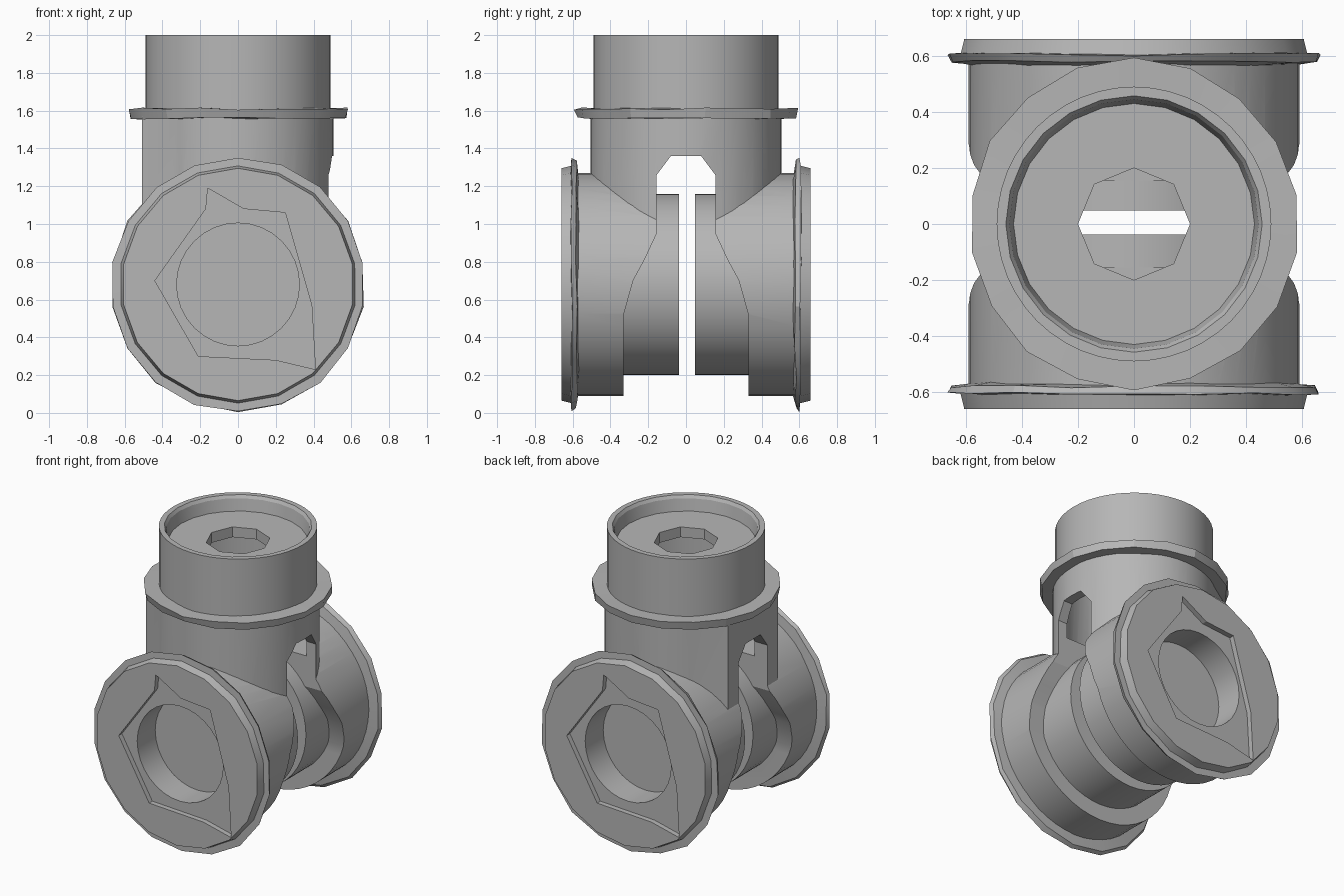
import bpy, bmesh, math, random
from mathutils import Matrix, Vector

random.seed(4)
if "Cube" in bpy.data.objects:
    bpy.data.objects.remove(bpy.data.objects["Cube"])

grey = bpy.data.materials.new("plain grey")
grey.use_nodes = True
colour = (0.47, 0.47, 0.47, 1)
grey.diffuse_color = colour
grey.node_tree.nodes["Principled BSDF"].inputs["Base Color"].default_value = colour

AXIS_Z = 0.68  # height of the horizontal pipe


def to_object(name, bm):
    bmesh.ops.recalc_face_normals(bm, faces=bm.faces)
    mesh = bpy.data.meshes.new(name)
    bm.to_mesh(mesh)
    bm.free()
    mesh.materials.append(grey)
    obj = bpy.data.objects.new(name, mesh)
    bpy.context.collection.objects.link(obj)
    return obj


def along_y(side):
    """Turn local +z to side * y, at the height of the horizontal pipe."""
    return Matrix.Translation((0, 0, AXIS_Z)) @ Matrix.Rotation(-side * math.pi / 2, 4, 'X')


def turned(name, profile, segments=48, place=Matrix(), closed=False, jitter=0):
    """Revolve (radius, height) points; cap the ends unless the loop is closed."""
    bm = bmesh.new()
    rings = []
    for r, h in profile:
        ring = []
        for i in range(segments):
            a = math.tau * i / segments - math.pi / 2
            rr = r - random.random() * jitter
            hh = h + random.uniform(-1, 1) * jitter * 0.5
            ring.append(bm.verts.new((rr * math.cos(a), rr * math.sin(a), hh)))
        rings.append(ring)
    pairs = list(zip(rings, rings[1:]))
    if closed:
        pairs.append((rings[-1], rings[0]))
    else:
        bm.faces.new(rings[0])
        bm.faces.new(rings[-1])
    for a, b in pairs:
        for i in range(segments):
            j = (i + 1) % segments
            bm.faces.new((a[i], a[j], b[j], b[i]))
    bm.transform(place)
    return to_object(name, bm)


def prism(name, points, direction):
    """Extrude a flat outline along a direction."""
    bm = bmesh.new()
    face = bm.faces.new([bm.verts.new(p) for p in points])
    result = bmesh.ops.extrude_face_region(bm, geom=[face])
    verts = [v for v in result["geom"] if isinstance(v, bmesh.types.BMVert)]
    bmesh.ops.translate(bm, verts=verts, vec=Vector(direction))
    return to_object(name, bm)


def combine(target, other, operation):
    mod = target.modifiers.new(operation, 'BOOLEAN')
    mod.operation = operation
    mod.solver = 'EXACT'
    mod.object = other
    graph = bpy.context.evaluated_depsgraph_get()
    mesh = bpy.data.meshes.new_from_object(target.evaluated_get(graph))
    target.modifiers.clear()
    target.data = mesh
    bpy.data.objects.remove(other)


# Tee body: upright pipe, flat-sided on one side, joined to the horizontal pipe
body = turned("tee_body", [(0.505, AXIS_Z), (0.505, 1.58), (0.49, 1.59), (0.49, 2)])
pad = [(-0.27, 0.42), (-0.507, 0.27), (-0.507, -0.27), (-0.27, -0.42)]
combine(body, prism("flat_side", [(x, y, 0.75) for x, y in pad], (0, 0, 0.82)), 'UNION')
barrel = turned("barrel", [(0.59, -0.6), (0.59, 0.6)], place=along_y(1))
combine(body, barrel, 'UNION')

# Arched slot across the middle, widening towards the bottom
half = [(0.33, -0.1), (0.33, 0.52), (0.28, 0.7), (0.22, 0.81),
        (0.155, 0.95), (0.155, 1.26), (0.08, 1.36)]
outline = half + [(-y, z) for y, z in reversed(half)]
slot = prism("slot", [(-1, y, z) for y, z in outline], (2, 0, 0))
combine(body, slot, 'DIFFERENCE')

# Hollow inside, shallow cup in the top and a small opening between them
combine(body, turned("hollow", [(0.44, 1.16), (0.44, 1.83)]), 'DIFFERENCE')
combine(body, turned("cup", [(0.43, 1.9), (0.445, 1.98), (0.47, 2.02)], 24), 'DIFFERENCE')
combine(body, turned("opening", [(0.2, 1.7), (0.2, 2.1)], 8), 'DIFFERENCE')

parts = [body]

# Collar around the upright pipe
parts.append(turned("top_collar", [(0.48, 1.56), (0.585, 1.56), (0.595, 1.61), (0.48, 1.61)],
                    18, closed=True, jitter=0.012))

# Outline of the end recess: a rough hexagon with a nick at the top
recess_outline = [(-0.16, 1.19), (0.03, 1.08), (0.25, 1.06), (0.39, 0.57), (0.41, 0.23),
                  (0.2, 0.28), (-0.21, 0.3), (-0.44, 0.7), (-0.17, 1.08)]

for side, label, gap in ((-1, "front", 0.038), (1, "back", 0.048)):
    place = along_y(side)
    # Inner hub beside the central gap
    parts.append(turned(label + "_hub", [(0.48, gap), (0.48, 0.4)], place=place))
    # Faceted flange
    parts.append(turned(label + "_flange", [(0.57, 0.565), (0.665, 0.58), (0.68, 0.605), (0.57, 0.61)],
                        18, place, closed=True, jitter=0.012))
    # End plate with a nicked recess and a round socket
    end = turned(label + "_end_plate", [(0.585, 0.4), (0.585, 0.57), (0.63, 0.6), (0.615, 0.66)], 18, place)
    recess = prism("recess", [(-side * x, side * 0.625, z) for x, z in recess_outline], (0, side * 0.2, 0))
    combine(end, recess, 'DIFFERENCE')
    combine(end, turned("socket", [(0.325, 0.43), (0.325, 0.8)], 32, place), 'DIFFERENCE')
    # The body makes room for the plate
    combine(body, turned("seat", [(0.56, 0.41), (0.56, 0.8)], 32, place), 'DIFFERENCE')
    parts.append(end)

for obj in bpy.context.selected_objects:
    obj.select_set(False)
for obj in parts:
    obj.select_set(True)
bpy.context.view_layer.objects.active = body
bpy.ops.object.shade_smooth_by_angle(angle=math.radians(20))
